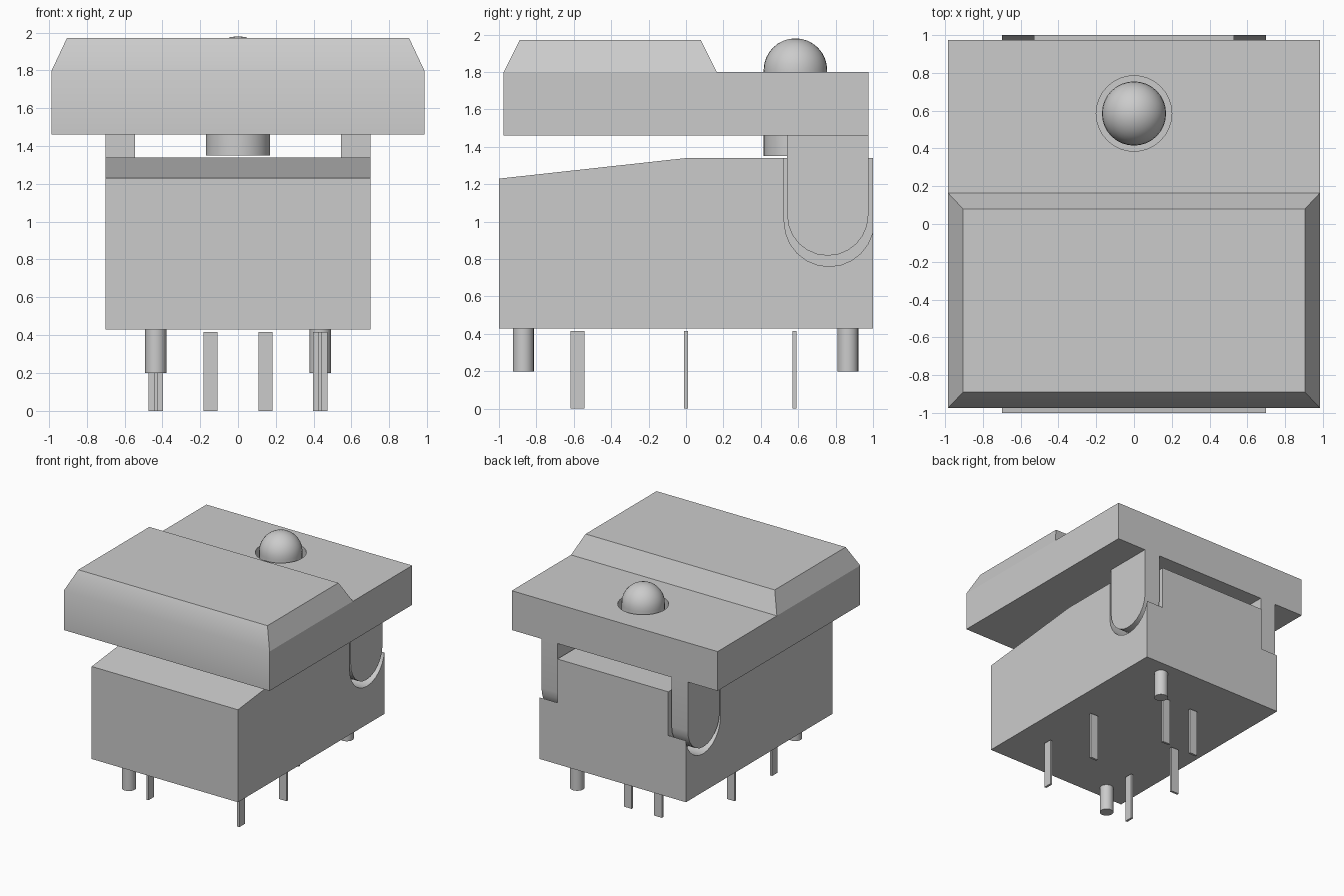
import bpy, bmesh, math
from mathutils import Vector

if "Cube" in bpy.data.objects:
    bpy.data.objects.remove(bpy.data.objects["Cube"], do_unlink=True)

GREY = (0.6, 0.6, 0.6, 1)
grey = bpy.data.materials.new("plain grey")
grey.use_nodes = True
grey.diffuse_color = GREY
grey.node_tree.nodes["Principled BSDF"].inputs["Base Color"].default_value = GREY


def finish(name, bm, smooth=False):
    bmesh.ops.recalc_face_normals(bm, faces=bm.faces)
    mesh = bpy.data.meshes.new(name)
    bm.to_mesh(mesh)
    bm.free()
    mesh.materials.append(grey)
    ob = bpy.data.objects.new(name, mesh)
    bpy.context.collection.objects.link(ob)
    if smooth:
        bpy.ops.object.select_all(action="DESELECT")
        ob.select_set(True)
        bpy.context.view_layer.objects.active = ob
        bpy.ops.object.shade_smooth_by_angle(angle=math.radians(30))
    return ob


def prism(name, profile, x0, x1, smooth=False):
    """Extrude a (y, z) outline from x0 to x1."""
    bm = bmesh.new()
    face = bm.faces.new([bm.verts.new((x0, y, z)) for y, z in profile])
    ext = bmesh.ops.extrude_face_region(bm, geom=[face])["geom"]
    bmesh.ops.translate(bm, vec=(x1 - x0, 0, 0),
                        verts=[g for g in ext if isinstance(g, bmesh.types.BMVert)])
    return finish(name, bm, smooth)


def box(name, centre, size):
    x, y, z = centre
    w, d, h = (s / 2 for s in size)
    return prism(name, [(y - d, z - h), (y + d, z - h), (y + d, z + h), (y - d, z + h)],
                 x - w, x + w)


def cylinder(name, x, y, r, z0, z1, segments=32):
    bm = bmesh.new()
    bmesh.ops.create_cone(bm, cap_ends=True, segments=segments, radius1=r, radius2=r,
                          depth=z1 - z0)
    bmesh.ops.translate(bm, vec=(x, y, (z0 + z1) / 2), verts=bm.verts)
    return finish(name, bm, True)


def tongue(y, z, r, top, steps=12):
    """Outline with a round bottom and a straight top."""
    arc = [(y - r * math.cos(math.pi * i / steps), z - r * math.sin(math.pi * i / steps))
           for i in range(steps + 1)]
    return arc + [(y + r, top), (y - r, top)]


def cut(target, cutter):
    cutter.hide_render = True
    cutter.hide_set(True)
    mod = target.modifiers.new("cut", "BOOLEAN")
    mod.operation, mod.solver, mod.object = "DIFFERENCE", "EXACT", cutter


# Housing with a sloped front top and a rounded slot on each side
housing = prism("housing", [(-1, 0.43), (1, 0.43), (1, 1.34), (0, 1.34), (-1, 1.23)], -0.7, 0.7)
for side, sx in (("left", 1), ("right", -1)):
    cut(housing, prism(side + "_slot_cutter", tongue(0.765, 1.0, 0.24, 1.6),
                       sx * 0.53, sx * 0.8, True))
    prism(side + "_arm", tongue(0.758, 1.035, 0.217, 1.48), sx * 0.545, sx * 0.7, True)

# Key cap: slab with a bevelled raised front pad
W, D, MID = 0.985, 0.975, 0.165
bm = bmesh.new()


def pair(x, y, z):
    return bm.verts.new((-x, y, z)), bm.verts.new((x, y, z))


low_f, low_b = pair(W, -D, 1.46), pair(W, D, 1.46)
deck_f, deck_m, deck_b = (pair(W, y, 1.8) for y in (-D, MID, D))
pad_f, pad_b = pair(0.905, -0.89, 1.97), pair(0.905, 0.08, 1.97)
loop = [low_f, deck_f, pad_f, pad_b, deck_m, deck_b, low_b]
for a, b in zip(loop, loop[1:] + loop[:1]):
    bm.faces.new((a[0], a[1], b[1], b[0]))
for i in (0, 1):
    bm.faces.new([p[i] for p in (low_f, low_b, deck_b, deck_m, deck_f)])
    bm.faces.new([p[i] for p in (deck_f, deck_m, pad_b, pad_f)])
cap = finish("key_cap", bm)
for face in cap.data.polygons:
    face.use_smooth = face.normal.y < -0.5
cut(cap, cylinder("lamp_hole_cutter", 0, 0.585, 0.2, 1.3, 1.9))

# Domed lamp through the cap
R, DOME = 0.17, 1.81
bm = bmesh.new()
outline = [(0, 1.35), (R, 1.35)]
outline += [(R * math.cos(math.pi * i / 16), DOME + R * math.sin(math.pi * i / 16))
            for i in range(9)]
verts = [bm.verts.new((r, 0.585, z)) for r, z in outline]
edges = [bm.edges.new(e) for e in zip(verts, verts[1:])]
bmesh.ops.spin(bm, geom=verts + edges, cent=Vector((0, 0.585, 0)), axis=(0, 0, 1),
               angle=math.tau, steps=32)
bmesh.ops.remove_doubles(bm, verts=bm.verts, dist=0.0005)
finish("lamp", bm, True)

# Locating pegs on opposite corners
cylinder("front_peg", -0.435, -0.87, 0.056, 0.2, 0.43, 24)
cylinder("back_peg", 0.435, 0.865, 0.056, 0.2, 0.43, 24)

# Flat contact pins
for side, sx in (("left", 1), ("right", -1)):
    for row, x, y, w, d in (("front", 0.435, -0.58, 0.02, 0.075),
                            ("middle", 0.435, 0, 0.075, 0.02),
                            ("back", 0.145, 0.58, 0.075, 0.02)):
        box(f"{side}_{row}_pin", (sx * x, y, 0.208), (w, d, 0.416))
